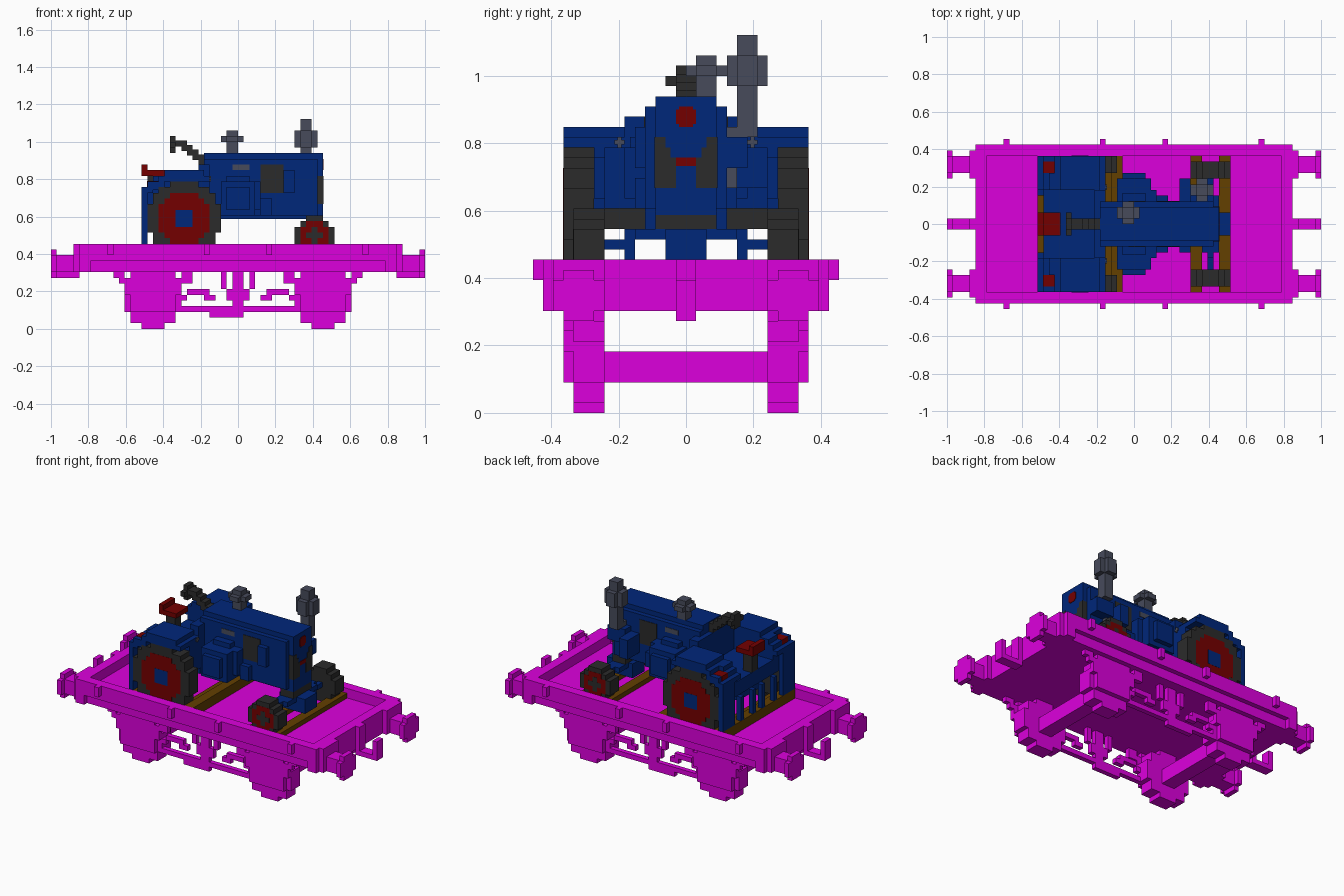
import bpy, bmesh, math

if "Cube" in bpy.data.objects:
    bpy.data.objects.remove(bpy.data.objects["Cube"], do_unlink=True)

U = 2 / 66  # size of one block


def material(name, r, g, b):
    m = bpy.data.materials.new(name)
    m.use_nodes = True
    m.diffuse_color = (r, g, b, 1)
    m.node_tree.nodes["Principled BSDF"].inputs["Base Color"].default_value = (r, g, b, 1)
    return m


MAGENTA = material("magenta", 0.72, 0.0, 0.72)
BLUE = material("dark blue", 0.0, 0.02, 0.195)
RED = material("dark red", 0.175, 0.0, 0.0)
BLACK = material("charcoal", 0.024, 0.024, 0.024)
GREY = material("slate grey", 0.063, 0.07, 0.105)
BROWN = material("wood brown", 0.125, 0.05, 0.0)


def part(name, mat, boxes, mx=False, my=False):
    """Join blocks (x0, x1, y0, y1, z0, z1), optionally mirrored in x and y."""
    bm = bmesh.new()
    for x0, x1, y0, y1, z0, z1 in boxes:
        for sx in ((1, -1) if mx else (1,)):
            for sy in ((1, -1) if my else (1,)):
                vs = bmesh.ops.create_cube(bm, size=1)["verts"]
                for v in vs:
                    v.co.x = sx * (x0 + (v.co.x + 0.5) * (x1 - x0)) * U
                    v.co.y = sy * (y0 + (v.co.y + 0.5) * (y1 - y0)) * U
                    v.co.z = (z0 + (v.co.z + 0.5) * (z1 - z0)) * U
    bmesh.ops.recalc_face_normals(bm, faces=bm.faces)
    me = bpy.data.meshes.new(name)
    bm.to_mesh(me)
    bm.free()
    me.materials.append(mat)
    ob = bpy.data.objects.new(name, me)
    bpy.context.collection.objects.link(ob)


def disc(cx, cz, d, y0, y1):
    """Stepped round disc of diameter d blocks, one block per row."""
    out = []
    for i in range(d):
        dz = i + 0.5 - d / 2
        n = sum(math.hypot(j + 0.5 - d / 2, dz) <= d / 2 + 0.05 for j in range(d))
        if n:
            out.append((cx - n / 2, cx + n / 2, y0, y1, cz - d / 2 + i, cz - d / 2 + i + 1))
    return out


# --- Wagon body
part("wagon_floor", MAGENTA, [(-26, 26, -13, 13, 10, 13)])
part("wagon_side_walls", MAGENTA, [(-28, 28, 12, 14, 12, 15)], my=True)
part("wagon_end_walls", MAGENTA, [(26, 28, -12, 12, 12, 15), (26, 28, -14, 14, 10, 12)], mx=True)
part("side_stanchions", MAGENTA, [(5, 6, 14, 15, 13, 15), (22, 23, 14, 15, 13, 15)], mx=True, my=True)
part("buffers", MAGENTA, [
    (28, 29, 8, 13, 10, 15), (29, 32, 9, 12, 10, 13),
    (32, 33, 8, 13, 10, 13), (32, 33, 9, 12, 9, 14)], mx=True, my=True)
part("coupling_hooks", MAGENTA, [
    (28, 29, -1, 1, 10, 15), (28, 33, -1, 1, 9, 10), (32, 33, -1, 1, 10, 13)], mx=True)

# --- Wagon running gear
part("wagon_wheels", MAGENTA, disc(15, 5, 10, 8, 11), mx=True, my=True)
part("wagon_axles", MAGENTA, [(13.5, 16.5, -8, 8, 3, 6)], mx=True)
part("axle_guards", MAGENTA, [
    (11, 19, 11, 12, 3, 10), (10, 20, 11, 12, 6, 8), (9, 21, 11, 12, 8, 9),
    (8, 10, 11, 12, 8, 10), (20, 22, 11, 12, 9, 10)], mx=True, my=True)
part("brake_gear", MAGENTA, [
    (1, 11, 10, 11, 3, 4), (5, 9, 10, 11, 6, 7), (4, 6, 10, 11, 5, 6),
    (2, 3, 10, 11, 7, 10), (1, 2, 10, 11, 5, 7), (9, 11, 10, 11, 5, 6)], mx=True, my=True)
part("brake_hangers", MAGENTA, [(-1, 1, 10, 11, 3, 10), (-5, 1, 10, 11, 2, 3)], my=True)

# --- Wheel chocks
part("chock_beams", BROWN, [
    (-17, -13, -12, 12, 13, 14), (-6, -2, -12, 12, 13, 14),
    (-17, -15, -12, 12, 14, 15), (-4, -2, -12, 12, 14, 15),
    (10, 12, -12, 12, 13, 14), (15, 17, -12, 12, 13, 14)])

# --- Tractor wheels, with thin painted rims on the outer side
part("rear_tyres", BLACK, disc(-9.5, 19.5, 13, 9, 12), my=True)
part("rear_rims", RED, disc(-9.5, 19.5, 9, 11.9, 12.03), my=True)
part("rear_hubs", BLUE, [(-11, -8, 11.9, 12.06, 18, 21)], my=True)
part("front_tyres", BLACK, disc(13.5, 16.5, 7, 8, 11), my=True)
part("front_rims", RED, disc(13.5, 16.5, 5, 10.9, 11.03), my=True)
part("front_hubs", BLACK, [(12, 15, 10.9, 11.06, 16, 17), (13, 14, 10.9, 11.06, 15, 18)], my=True)
part("rear_axle", BLACK, [(-11, -8, -9, 9, 18, 20)])
part("front_pivot", BLACK, [(12, 15, -3, 3, 18, 19.4)])
part("front_axle", BLUE, [(12, 15, -5, 5, 17, 18), (11, 17, -2, 2, 15, 18)])
part("steering_knuckles", BLUE, [(13, 14, 5, 8, 16, 17), (13, 14, 5, 6, 15, 18)], my=True)

# --- Tractor body
part("hood", BLUE, [
    (-6, 15, -3, 3, 19.4, 31), (-6, 14, -4, 4, 20, 30)])
part("cowl", BLUE, [(-7, -5, -6, 6, 20, 29), (-6, -5, -9, 9, 21, 27)])
part("side_tanks", BLUE, [
    (-3, 3, 4, 8, 20, 26), (-2, 2, 4, 9, 21, 25), (-2, 2, 4, 5.5, 26, 27),
    (3, 4, 4, 6, 21, 26), (4, 6, 4, 5, 20, 23)], my=True)
part("side_boxes", BLUE, [(8, 10, -5, -4, 24, 28), (8, 10, 4, 8, 22, 26), (10, 14, 4, 6, 24, 27)])
part("hood_side_panels", BLACK, [(4, 8, 4, 4.1, 24, 29)], my=True)
part("hood_side_strips", GREY, [(-1, 2, 4, 4.1, 28, 29)], my=True)
part("grille", BLACK, [
    (14, 15.1, 2, 3.1, 22, 27), (15, 15.1, 1, 2, 22, 25), (15, 15.1, 1.5, 2, 25, 26)], my=True)
part("nose_badges", RED, [
    (15, 15.1, -1, 1, 28.3, 29.7), (15, 15.1, -0.7, 0.7, 28, 30), (15, 15.1, -1, 1, 24.2, 25)])
part("fenders", BLUE, [
    (-13, -6, 6, 12, 26, 28), (-14, -13, 6, 12, 25, 27), (-15, -14, 6, 9, 25, 27),
    (-16, -14, 6, 12, 24.5, 26), (-17, -15, 6, 12, 24, 25), (-17, -16, 8, 12, 15, 25),
    (-6, -5, 6, 12, 26, 27), (-16, -5, 6, 9, 20, 26)], my=True)
part("operator_platform", BLUE, [(-16, -7, -6, 6, 20, 23), (-15, -6, -4, 4, 18, 20)])
part("rear_links", BLUE, [(-17, -16, 1, 2, 15, 20), (-17, -16, 5, 6, 15, 20)], my=True)

# --- Lamps
part("front_lamps", GREY, [
    (-5, -4.8, 6, 7, 26.3, 26.7), (-5, -4.8, 6.3, 6.7, 26, 27)], my=True)
part("rear_lamps", RED, [(-16.05, -14, 9, 11, 25, 26.05)], my=True)

# --- Seat and steering
part("seat", RED, [(-17, -13, -2, 2, 27, 28), (-17, -16, -2, 2, 28, 29)])
part("seat_post", BLACK, [(-16, -14, -1, 1, 23, 27)])
part("steering_column", BLACK,
     [(-7 - i, -5 - i, -1, 1, 29 + i * 0.8, 30 + i * 0.8) for i in range(5)])
part("steering_wheel", BLACK, [(-12, -11, -1, 1, 31, 34), (-12, -11, -2, 2, 32, 33)])

# --- Exhaust and air cleaner
part("exhaust_stack", GREY, [
    (11, 13, 5, 7, 27, 37), (10, 14, 5, 7, 32, 35), (11, 13, 4, 8, 32, 35), (11, 13, 4, 7, 27, 28),
    (9, 11, 4, 5, 22, 24)])
part("air_cleaner", GREY, [
    (-2, 0, 1, 3, 31, 35), (-3, 1, 1, 3, 33, 34), (-2, 0, 0, 4, 33, 34)])
